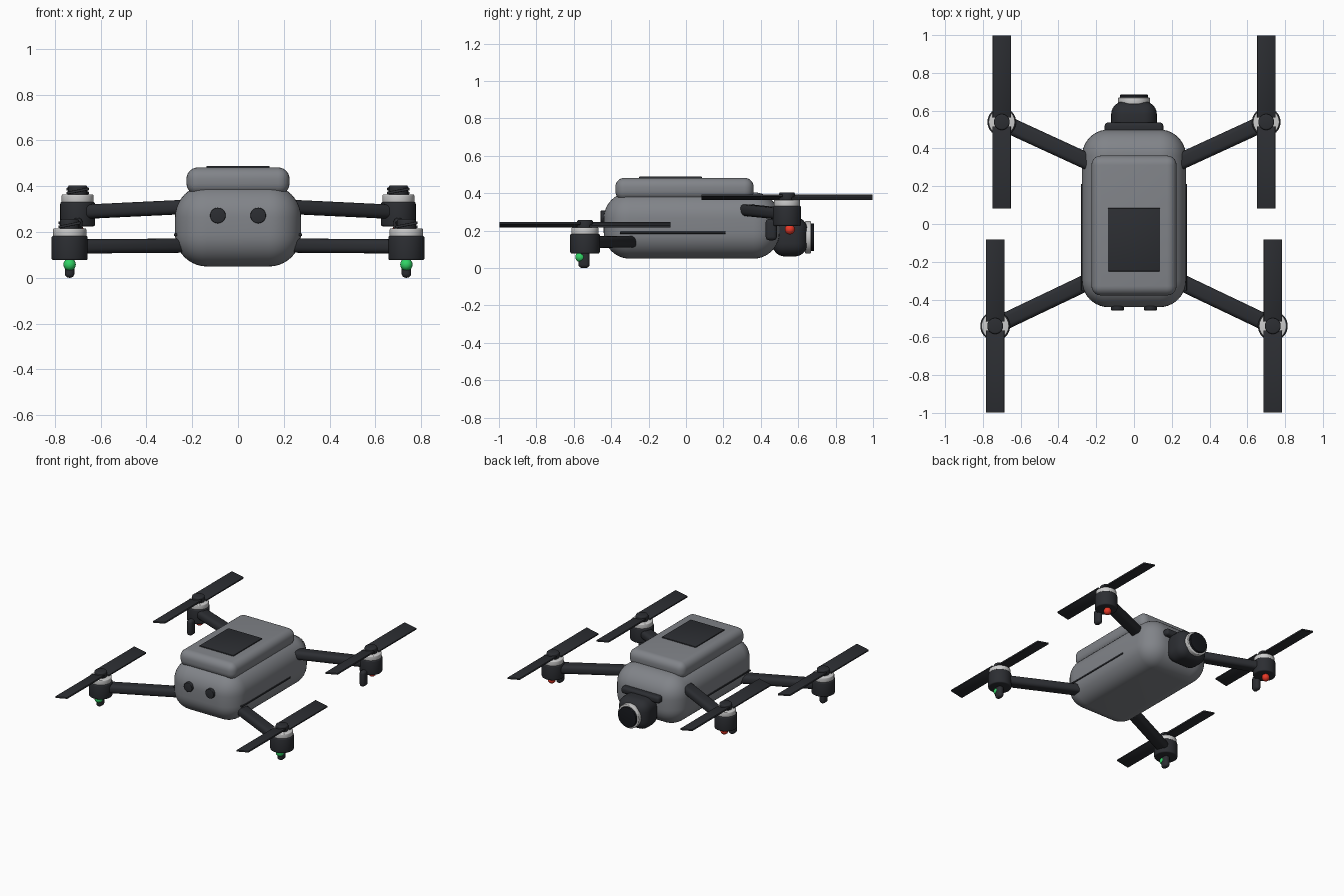
import bpy, bmesh
from math import radians
from mathutils import Matrix, Vector

if "Cube" in bpy.data.objects:
    bpy.data.objects.remove(bpy.data.objects["Cube"])


def material(name, rgb):
    m = bpy.data.materials.new(name)
    m.diffuse_color = (*rgb, 1)
    m.use_nodes = True
    m.node_tree.nodes["Principled BSDF"].inputs["Base Color"].default_value = m.diffuse_color
    return m


SHELL = material("shell_grey", (0.22, 0.23, 0.25))
DARK = material("dark_plastic", (0.025, 0.027, 0.032))
METAL = material("light_metal", (0.55, 0.56, 0.58))
GLASS = material("lens_glass", (0.008, 0.009, 0.012))
RED = material("red_light", (0.8, 0.04, 0.02))
GREEN = material("green_light", (0.03, 0.65, 0.13))


def finish(bm, name, mat, matrix):
    bm.transform(matrix)
    bmesh.ops.recalc_face_normals(bm, faces=bm.faces)
    me = bpy.data.meshes.new(name)
    bm.to_mesh(me)
    bm.free()
    for p in me.polygons:
        p.use_smooth = True
    me.set_sharp_from_angle(angle=radians(35))
    me.materials.append(mat)
    ob = bpy.data.objects.new(name, me)
    bpy.context.collection.objects.link(ob)
    return ob


def box(name, loc, size, bevel, mat, rot=Matrix(), segs=4):
    """Rounded box."""
    bm = bmesh.new()
    bmesh.ops.create_cube(bm, size=1)
    bmesh.ops.scale(bm, vec=size, verts=bm.verts)
    if bevel:
        bmesh.ops.bevel(bm, geom=bm.edges[:], offset=bevel, segments=segs,
                        profile=0.5, affect='EDGES', clamp_overlap=True)
    return finish(bm, name, mat, Matrix.Translation(loc) @ rot)


def cyl(name, loc, r, depth, mat, bevel=0.0, rot=Matrix()):
    """Cylinder with rounded rims."""
    bm = bmesh.new()
    bmesh.ops.create_cone(bm, cap_ends=True, segments=40, radius1=r, radius2=r, depth=depth)
    if bevel:
        rims = [e for e in bm.edges if abs(e.verts[0].co.z - e.verts[1].co.z) < 1e-5]
        bmesh.ops.bevel(bm, geom=rims, offset=bevel, segments=3, profile=0.5, affect='EDGES')
    return finish(bm, name, mat, Matrix.Translation(loc) @ rot)


def ball(name, loc, r, mat):
    bm = bmesh.new()
    bmesh.ops.create_uvsphere(bm, u_segments=24, v_segments=14, radius=r)
    return finish(bm, name, mat, Matrix.Translation(loc))


FACE_Y = Matrix.Rotation(radians(90), 4, 'X')

# Body shell, battery and top pad
box("body", (0, 0.03, 0.21), (0.55, 0.94, 0.355), 0.14, SHELL, segs=10)
box("battery", (0, -0.008, 0.405), (0.45, 0.74, 0.12), 0.05, SHELL, segs=6)
box("top_pad", (0, -0.083, 0.464), (0.276, 0.335, 0.016), 0.004, DARK, segs=2)

# Front sensors and side seams
for side, s in (("left", -1), ("right", 1)):
    cyl("sensor_" + side, (s * 0.088, -0.435, 0.255), 0.034, 0.044, DARK, 0.004, FACE_Y)
    box("side_seam_" + side, (s * 0.273, -0.07, 0.171), (0.014, 0.565, 0.012), 0.003, DARK, segs=2)

# Camera and its bracket
box("camera_housing", (0, 0.555, 0.15), (0.242, 0.19, 0.212), 0.07, DARK, segs=6)
box("camera_bracket", (0, 0.505, 0.25), (0.31, 0.065, 0.05), 0.018, DARK)
cyl("lens_ring", (0, 0.652, 0.147), 0.086, 0.034, METAL, 0.005, FACE_Y)
cyl("lens", (0, 0.665, 0.147), 0.073, 0.04, GLASS, 0.004, FACE_Y)


def arm(name, start, end, w, h):
    a, b = Vector(start), Vector(end)
    d = b - a
    rot = d.to_track_quat('X', 'Z').to_matrix().to_4x4()
    box(name, (a + b) / 2, (d.length, w, h), 0.024, DARK, rot)


def rotor(tag, x, y, z, r, peg_y, light_y, light):
    """Motor, propeller, foot and light; z is the bottom of the motor."""
    cyl("motor_" + tag, (x, y, z + 0.053), r, 0.106, DARK, 0.008)
    cyl("motor_ring_" + tag, (x, y, z + 0.12), r - 0.006, 0.038, METAL, 0.006)
    cyl("rotor_hub_" + tag, (x, y, z + 0.156), 0.042, 0.046, DARK, 0.008)
    for i, s in enumerate((-1, 1)):
        box("blade_%s_%d" % (tag, i + 1), (x, y + s * 0.241, z + 0.154),
            (0.1, 0.434, 0.012), 0.003, DARK, Matrix.Rotation(s * radians(11), 4, 'Y'), 2)
    box("foot_" + tag, (x, peg_y, z - 0.02), (0.042, 0.06, 0.084 + 0.03), 0.019, DARK)
    ball("light_" + tag, (x, light_y, z - 0.019), 0.027, light)


# Four arms with rotors
for side, s in (("left", -1), ("right", 1)):
    arm("front_arm_" + side, (s * 0.2, -0.285, 0.124), (s * 0.735, -0.54, 0.12), 0.088, 0.062)
    rotor("front_" + side, s * 0.735, -0.54, 0.06, 0.079, -0.545, -0.565, GREEN)
    arm("back_arm_" + side, (s * 0.2, 0.31, 0.294), (s * 0.7, 0.54, 0.27), 0.088, 0.062)
    rotor("back_" + side, s * 0.7, 0.54, 0.208, 0.076, 0.456, 0.555, RED)

# Rest the lowest feet on the ground plane
bpy.context.view_layer.update()
low = min((o.matrix_world @ v.co).z for o in bpy.data.objects for v in o.data.vertices)
for o in bpy.data.objects:
    o.location.z -= low
